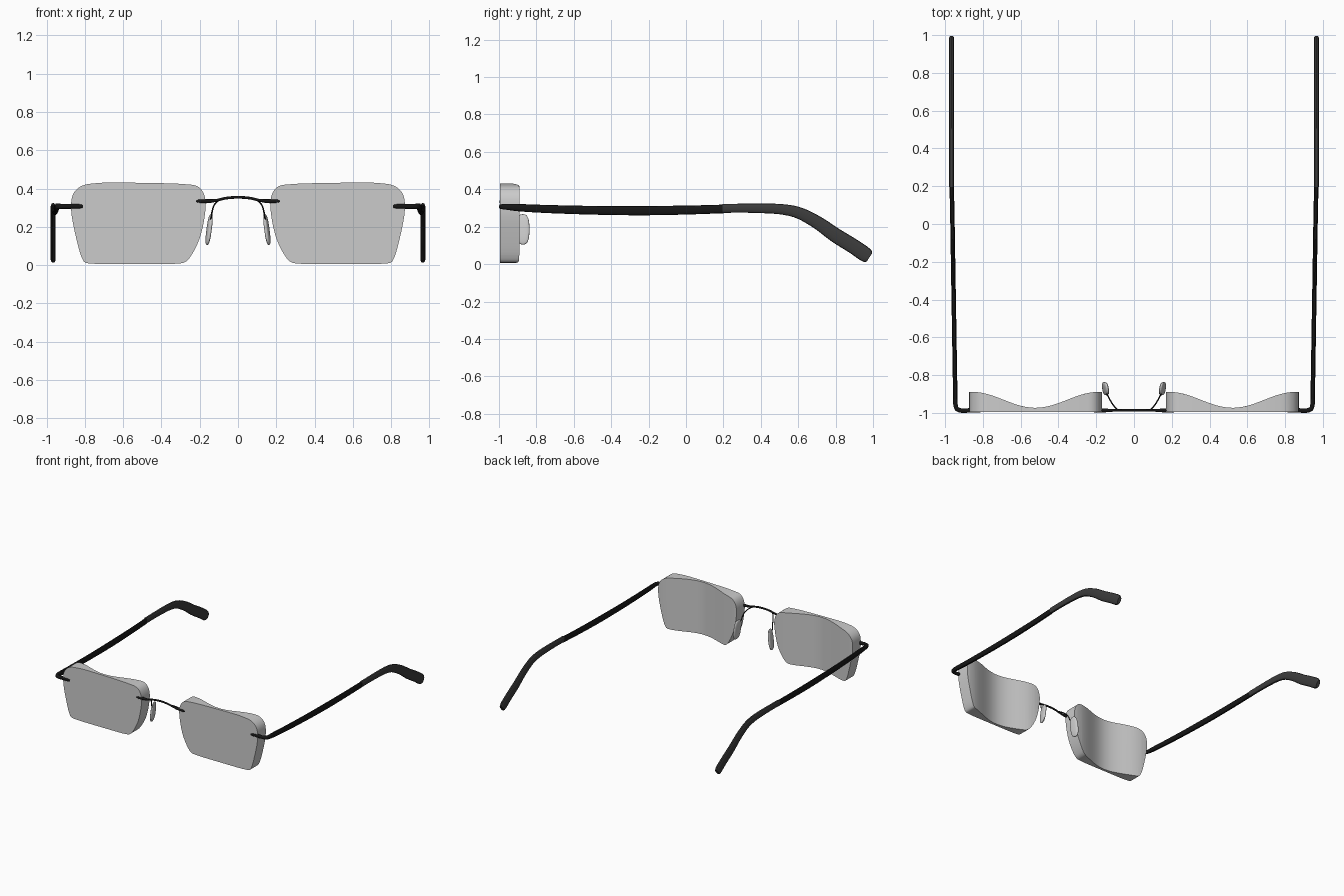
import bpy, bmesh, math
from mathutils import Vector

if "Cube" in bpy.data.objects:
    bpy.data.objects.remove(bpy.data.objects["Cube"])


def material(name, v):
    m = bpy.data.materials.new(name)
    m.diffuse_color = (v, v, v, 1)
    m.use_nodes = True
    m.node_tree.nodes["Principled BSDF"].inputs["Base Color"].default_value = m.diffuse_color
    return m


BLACK = material("black_metal", 0.008)
DARK = material("dark_rubber", 0.045)


def spline(pts, n, cyclic=False):
    """Centripetal Catmull-Rom through tuples of any length."""
    def chord(a, b):
        return math.sqrt(math.dist(a[:3], b[:3]))
    if cyclic:
        p = [pts[-1]] + pts + pts[:2]
    else:
        ends = [tuple(2 * a - b for a, b in zip(pts[i], pts[j])) for i, j in ((0, 1), (-1, -2))]
        p = [ends[0]] + pts + [ends[1]]
    out = []
    for a, b, c, d in zip(p, p[1:], p[2:], p[3:]):
        t0, t1, t2 = chord(a, b), chord(b, c), chord(c, d)
        for k in range(n):
            s = k / n
            row = []
            for w, x, y, z in zip(a, b, c, d):
                m1 = t1 * ((x - w) / t0 - (y - w) / (t0 + t1) + (y - x) / t1)
                m2 = t1 * ((y - x) / t1 - (z - x) / (t1 + t2) + (z - y) / t2)
                row.append((2*s**3 - 3*s*s + 1) * x + (s**3 - 2*s*s + s) * m1
                           + (3*s*s - 2*s**3) * y + (s**3 - s*s) * m2)
            out.append(tuple(row))
    if not cyclic:
        out.append(pts[-1])
    return out


def finish(name, bm, mat=None, mirror=True, angle=35):
    bmesh.ops.recalc_face_normals(bm, faces=bm.faces)
    me = bpy.data.meshes.new(name)
    bm.to_mesh(me)
    bm.free()
    me.shade_smooth()
    me.set_sharp_from_angle(angle=math.radians(angle))
    if mat:
        me.materials.append(mat)
    ob = bpy.data.objects.new(name, me)
    bpy.context.collection.objects.link(ob)
    if mirror:
        ob.modifiers.new("mirror", 'MIRROR').use_mirror_merge = False
    return ob


def sweep(name, pts, mat, n=6, sides=14, power=0.8, mirror=True):
    """Loft along (x, y, z, half_width, half_height) points, z kept up."""
    path = spline(pts, n)
    pos = [Vector(q[:3]) for q in path]
    bm = bmesh.new()
    rings = []
    for i, q in enumerate(path):
        t = (pos[min(i + 1, len(pos) - 1)] - pos[max(i - 1, 0)]).normalized()
        side = t.cross(Vector((0, 0, 1))).normalized()
        up = side.cross(t)
        ring = []
        for k in range(sides):
            a = 2 * math.pi * (k + 0.5) / sides
            c, s = math.cos(a), math.sin(a)
            ring.append(bm.verts.new(pos[i]
                        + side * q[3] * math.copysign(abs(c) ** power, c)
                        + up * q[4] * math.copysign(abs(s) ** power, s)))
        rings.append(ring)
    for r, u in zip(rings, rings[1:]):
        for k in range(sides):
            j = (k + 1) % sides
            bm.faces.new((r[k], r[j], u[j], u[k]))
    bm.faces.new(rings[0])
    bm.faces.new(rings[-1])
    return finish(name, bm, mat, mirror)


# Lenses: flat front, back hollowed across the width
outline = [(0.170, 0.34), (0.188, 0.39), (0.215, 0.413), (0.27, 0.422), (0.53, 0.43),
           (0.74, 0.428), (0.82, 0.412), (0.862, 0.37), (0.872, 0.29), (0.843, 0.13),
           (0.815, 0.035), (0.80, 0.014), (0.77, 0.008), (0.53, 0.005), (0.31, 0.008),
           (0.28, 0.014), (0.255, 0.035), (0.204, 0.13), (0.175, 0.25)]
bm = bmesh.new()
bm.faces.new([bm.verts.new((x, -0.994, z)) for x, z in spline(outline, 5, True)])
for i in range(1, 28):
    bmesh.ops.bisect_plane(bm, geom=bm.verts[:] + bm.edges[:] + bm.faces[:], dist=1e-5,
                           plane_co=(0.17 + 0.025 * i, 0, 0), plane_no=(1, 0, 0))
ext = bmesh.ops.extrude_face_region(bm, geom=bm.faces[:], use_keep_orig=True)
for v in ext["geom"]:
    if isinstance(v, bmesh.types.BMVert):
        d = min(1, abs(v.co.x - 0.522) / 0.335)
        v.co.y = -0.973 + 0.084 * math.sin(math.pi / 2 * d) ** 2
finish("lenses", bm)

# Temple arms: lens rod, rounded corner and long arm
sweep("temple_arms", [
    (0.81, -0.987, 0.307, 0.009, 0.009), (0.825, -0.987, 0.307, 0.012, 0.012),
    (0.87, -0.987, 0.307, 0.012, 0.013), (0.918, -0.987, 0.307, 0.012, 0.013),
    (0.938, -0.978, 0.307, 0.012, 0.014), (0.945, -0.955, 0.306, 0.012, 0.016),
    (0.946, -0.91, 0.303, 0.012, 0.019), (0.948, -0.8, 0.297, 0.012, 0.021),
    (0.952, -0.55, 0.289, 0.012, 0.023), (0.957, -0.25, 0.286, 0.012, 0.025),
    (0.961, 0.0, 0.289, 0.012, 0.024), (0.965, 0.2, 0.295, 0.012, 0.023)], BLACK)

# Ear tips: sleeves that bend down and widen
tip = [(0.195, 0.298, 0.024), (0.3, 0.299, 0.024), (0.42, 0.298, 0.026), (0.52, 0.292, 0.028),
       (0.6, 0.275, 0.031), (0.7, 0.224, 0.035), (0.8, 0.154, 0.039), (0.9, 0.092, 0.040),
       (0.955, 0.054, 0.040), (0.972, 0.042, 0.036), (0.981, 0.036, 0.027)]
sweep("ear_tips", [(0.966, y, z, 0.0135, h) for y, z, h in tip], DARK)

# Bridge: arched bar with thicker ends lying on the lenses
half = [(0.22, 0.334, 0.008), (0.205, 0.334, 0.011), (0.15, 0.334, 0.010),
        (0.11, 0.339, 0.007), (0.06, 0.350, 0.007)]
bar = [(-x, z, r) for x, z, r in half] + [(0, 0.354, 0.007)] + [(x, z, r) for x, z, r in half[::-1]]
sweep("bridge", [(x, -0.987, z, r, r) for x, z, r in bar], BLACK, power=1, mirror=False)

# Nose pad wires
wire = [(0.085, -0.985, 0.344), (0.105, -0.965, 0.335), (0.125, -0.935, 0.312),
        (0.134, -0.918, 0.285), (0.140, -0.905, 0.25), (0.148, -0.885, 0.225)]
sweep("pad_wires", [p + (0.004, 0.004) for p in wire], BLACK, sides=8, power=1)

# Nose pads: thin, boxy ovals, slightly splayed
bm = bmesh.new()
bmesh.ops.create_uvsphere(bm, u_segments=28, v_segments=18, radius=1)
tilt = 0.13
for v in bm.verts:
    x, y, z = (math.copysign(abs(c) ** 0.75, c) * s for c, s in zip(v.co, (0.012, 0.035, 0.081)))
    v.co = (0.151 + x - tilt * z + 0.15 * y, -0.872 + y, 0.186 + z)
finish("nose_pads", bm, angle=60)
